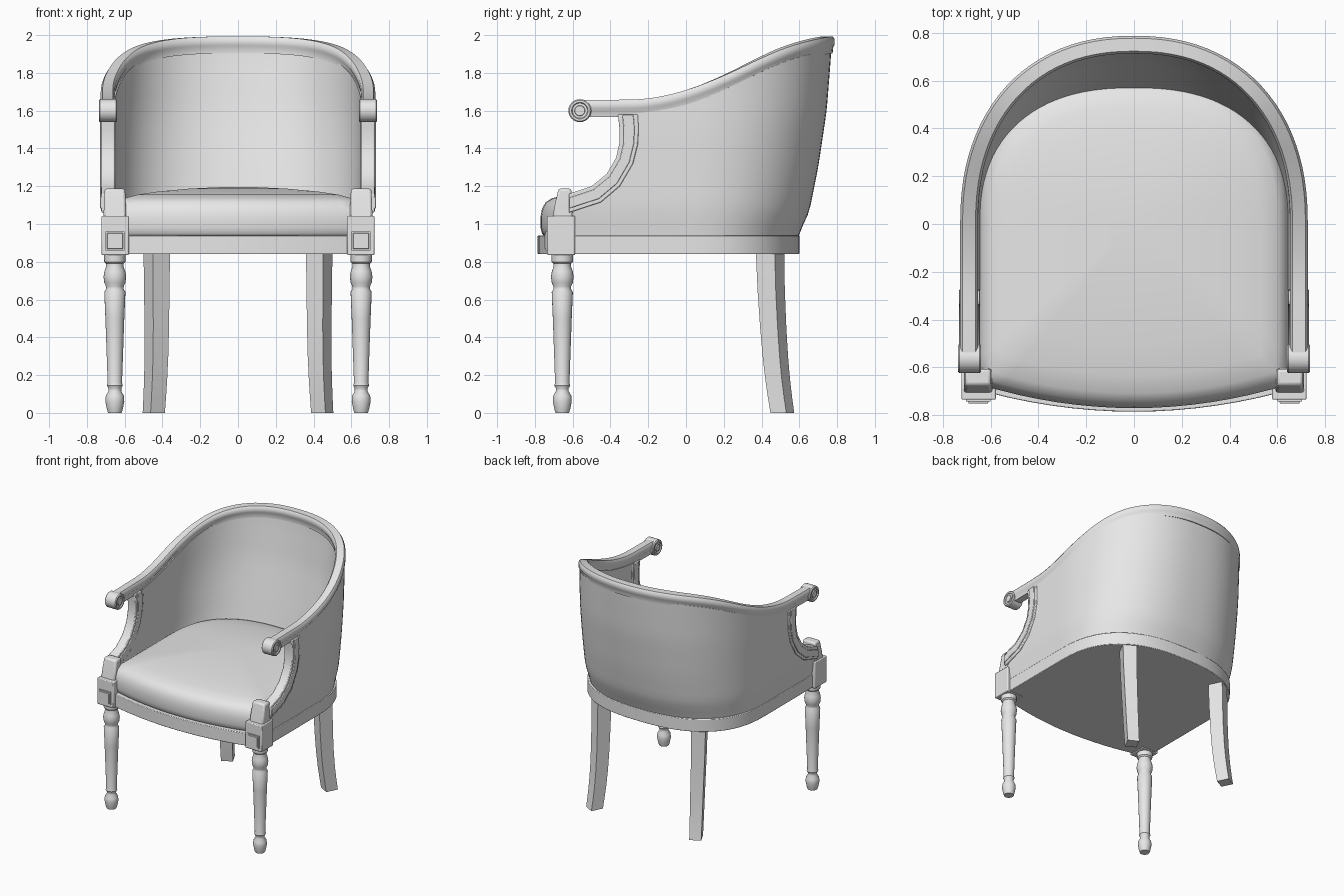
import bpy, bmesh, math
from mathutils import Vector

cube = bpy.data.objects.get("Cube")
if cube:
    bpy.data.objects.remove(cube, do_unlink=True)

grey = bpy.data.materials.new("plain grey")
grey.use_nodes = True
grey.diffuse_color = (0.8, 0.8, 0.8, 1)
grey.node_tree.nodes["Principled BSDF"].inputs["Base Color"].default_value = (0.8, 0.8, 0.8, 1)


def finish(name, bm, mirror=False, bevel=0, angle=40):
    """Turn a bmesh into a shaded object, optionally bevelled and mirrored."""
    bmesh.ops.recalc_face_normals(bm, faces=bm.faces)
    mesh = bpy.data.meshes.new(name)
    bm.to_mesh(mesh)
    bm.free()
    mesh.materials.append(grey)
    ob = bpy.data.objects.new(name, mesh)
    bpy.context.collection.objects.link(ob)
    bpy.ops.object.select_all(action='DESELECT')
    ob.select_set(True)
    bpy.context.view_layer.objects.active = ob
    bpy.ops.object.shade_smooth_by_angle(angle=math.radians(angle))
    if bevel:
        mod = ob.modifiers.new("Bevel", 'BEVEL')
        mod.width, mod.segments = bevel, 2
    if mirror:
        ob.modifiers.new("Mirror", 'MIRROR')
    return ob


def loft(name, rings, caps=True, **kw):
    """Skin closed rings of equal length."""
    bm = bmesh.new()
    rows = [[bm.verts.new(p) for p in ring] for ring in rings]
    for a, b in zip(rows, rows[1:]):
        for i in range(len(a)):
            j = (i + 1) % len(a)
            bm.faces.new((a[i], a[j], b[j], b[i]))
    if caps:
        bm.faces.new(rows[0])
        bm.faces.new(rows[-1])
    return finish(name, bm, **kw)


def box_ring(x0, x1, y0, y1, z):
    return [(x0, y0, z), (x1, y0, z), (x1, y1, z), (x0, y1, z)]


def lerp(table, t):
    """Piecewise linear lookup."""
    if t <= table[0][0]:
        return table[0][1]
    for (a, va), (b, vb) in zip(table, table[1:]):
        if t <= b:
            return va + (vb - va) * (t - a) / (b - a)
    return table[-1][1]


def soft(table, t, w=0.08):
    return sum(lerp(table, t + w * k / 3) for k in range(-3, 4)) / 7


def arc(a, b, n, t):
    """Quarter superellipse from the side (t=0) to the back centre (t=1)."""
    h = t * math.pi / 2
    return (a * max(math.cos(h), 0) ** (2 / n), b * math.sin(h) ** (2 / n))


def both_sides(half):
    """Half path from the left front to the back centre, continued to the right."""
    return half + [(-p[0],) + tuple(p[1:]) for p in reversed(half[:-1])]


# Top rail: a rounded section swept round the back
RAIL_Z = [(-.55, 1.61), (-.2, 1.615), (0, 1.66), (.2, 1.74), (.4, 1.84), (.55, 1.905), (.76, 1.955)]


def rail_z(y):
    return soft(RAIL_Z, y)


half = [(.69, -.55 + .55 * i / 14) for i in range(14)]
half += [arc(.69, .75, 2.25, i / 24) for i in range(25)]
path = [Vector((x, y, rail_z(y))) for x, y in both_sides(half)]
section = [(-.03, -.045), (.026, -.045), (.03, -.01), (.037, 0), (.037, .03),
           (.027, .045), (-.027, .045), (-.037, .03), (-.037, 0), (-.03, -.01)]
rings = []
for i, p in enumerate(path):
    d = path[min(i + 1, len(path) - 1)] - path[max(i - 1, 0)]
    side = Vector((d.y, -d.x, 0)).normalized()
    rings.append([p + side * u + Vector((0, 0, v)) for u, v in section])
loft("top_rail", rings)


# Scrolls closing the arm ends, with stepped rings on both cheeks
def disc(x, r):
    return [(x, -.562 + r * math.cos(k * math.tau / 24), 1.6 + r * math.sin(k * math.tau / 24))
            for k in range(24)]


scroll = [(.640, .018), (.640, .026), (.647, .028), (.647, .04), (.640, .044), (.640, .055), (.646, .061)]
scroll += [(1.376 - x, r) for x, r in reversed(scroll)]
loft("arm_scroll", [disc(x, r) for x, r in scroll], mirror=True, angle=30)

# Upholstered shell: outer and inner skins, scooped at the front
SCOOP = [(.94, -.62), (1.07, -.58), (1.12, -.46), (1.2, -.36), (1.33, -.28), (1.45, -.26), (1.6, -.26)]
BACK = [(.94, .59), (1.05, .65), (1.3, .70), (1.6, .745), (1.92, .77)]
WIDTH = [(.94, .69), (1.05, .712), (1.5, .72), (1.92, .712)]
PADDING = [(.94, .1), (1.3, .09), (1.9, .04)]


def shell_point(s, v, inner):
    """s runs front to back centre, v runs bottom to top."""
    top_y = lerp(SCOOP, 1.6) * (1 - s / .4) if s < .4 else arc(1, .76, 2.3, (s - .4) / .6)[1]
    z = .94 + (rail_z(top_y) - .03 - .94) * v
    w = soft(WIDTH, z) - (.065 if inner else 0)
    b = soft(BACK, z, .05) - (lerp(PADDING, z) if inner else 0)
    if s < .4:
        return (w, (soft(SCOOP, z, .03) - .03) * (1 - s / .4), z)
    x, y = arc(w, b, 2.35, (s - .4) / .6)
    return (x, y, z)


ROWS, COLS = 18, 40
half_rings = []
for i in range(COLS + 1):
    s = i / COLS
    half_rings.append([shell_point(s, k / ROWS, False) for k in range(ROWS + 1)]
                      + [shell_point(s, k / ROWS, True) for k in range(ROWS, -1, -1)])
flipped = [[(-x, y, z) for x, y, z in r] for r in reversed(half_rings[:-1])]
loft("upholstered_back", half_rings + flipped, caps=False)

# Curved arm supports between the rail and the front posts
front_edge = [(-.36, 1.58), (-.352, 1.5), (-.352, 1.43), (-.37, 1.35), (-.42, 1.265), (-.5, 1.2), (-.62, 1.16)]
rear_edge = [(-.255, 1.58), (-.25, 1.5), (-.255, 1.42), (-.28, 1.32), (-.35, 1.2), (-.45, 1.115), (-.62, 1.06)]


def support_rings(x0, x1, inset):
    out = []
    for f, r in zip(front_edge, rear_edge):
        a, b = Vector(f), Vector(r)
        a, b = a.lerp(b, inset), b.lerp(a, inset)
        out.append([(x0, *a), (x1, *a), (x1, *b), (x0, *b)])
    return out


loft("arm_support", support_rings(.652, .724, 0), mirror=True, bevel=.006)
loft("arm_support_moulding", support_rings(.645, .731, .22), mirror=True, bevel=.004)


# Seat frame and cushion share one plan: bowed front, straight sides, round back
def seat_plan(w, front, corner, back, n):
    half_plan = [(w * i / 8, front + (corner - front) * (i / 8) ** 2) for i in range(9)]
    half_plan += [(w, corner * (1 - i / 6)) for i in range(1, 6)]
    half_plan += [arc(w, back, n, i / 16) for i in range(17)]
    return half_plan + [(-x, y) for x, y in reversed(half_plan[1:-1])]


frame = seat_plan(.7, -.785, -.68, .6, 2.5)
loft("seat_frame", [[(x, y, z) for x, y in frame] for z in (.84, .94)], bevel=.004)
cushion = seat_plan(.65, -.77, -.67, .6, 2.6)
levels = [(.975, .935), (.99, .95), (1, .98), (1, 1.04), (.99, 1.08), (.965, 1.115), (.92, 1.137),
          (.82, 1.155), (.65, 1.172), (.4, 1.187), (.15, 1.195)]
loft("seat_cushion", [[(x * k, y * k, z) for x, y in cushion] for k, z in levels], angle=60)

# Front posts: square block, tapered cap and a recessed square panel
loft("front_post_block", [box_ring(.578, .722, -.735, -.587, z) for z in (.835, 1.043)],
     mirror=True, bevel=.006)
loft("front_post_cap", [box_ring(.592, .712, -.708, -.597, 1.03), box_ring(.594, .71, -.695, -.603, 1.1),
                        box_ring(.598, .706, -.675, -.607, 1.187)], mirror=True, bevel=.012)
bm = bmesh.new()
panel = bm.faces.new([bm.verts.new((x, -.743, z)) for x, z in
                      ((.6, .86), (.702, .86), (.702, .96), (.6, .96))])
rim = bmesh.ops.extrude_face_region(bm, geom=[panel])
for v in rim["geom"]:
    if isinstance(v, bmesh.types.BMVert):
        v.co.y += .009
bm.faces.ensure_lookup_table()
face = min(bm.faces, key=lambda f: f.calc_center_median().y)
bmesh.ops.inset_region(bm, faces=[face], thickness=.012)
bmesh.ops.inset_region(bm, faces=[face], thickness=.003, depth=-.007)
finish("front_post_panel", bm, mirror=True)

# Turned front legs
turning = [(.036, 0), (.042, .02), (.05, .06), (.048, .09), (.034, .115), (.034, .13), (.042, .145),
           (.038, .16), (.05, .5), (.056, .64), (.047, .655), (.047, .67), (.056, .69), (.06, .72),
           (.055, .75), (.046, .775), (.046, .79), (.056, .8), (.058, .84)]
loft("front_leg", [[(.652 + r * math.cos(k * math.tau / 24), -.655 + r * math.sin(k * math.tau / 24), z)
                    for k in range(24)] for r, z in turning], mirror=True)

# Splayed square back legs, turned to follow the curve of the frame
foot = [(.36, .42), (.45, .37), (.5, .47), (.41, .52)]
sweep = [(.85, 0, 0), (.65, 0, .006), (.45, 0, .017), (.3, .002, .028), (.18, .006, .04),
         (.08, .011, .053), (0, .016, .065)]
rings = []
for z, dx, dy in sweep:
    k = .84 + .16 * z / .85
    rings.append([(.43 + (x - .43) * k + dx, .445 + (y - .445) * k + dy, z) for x, y in foot])
loft("back_leg", rings, mirror=True)
